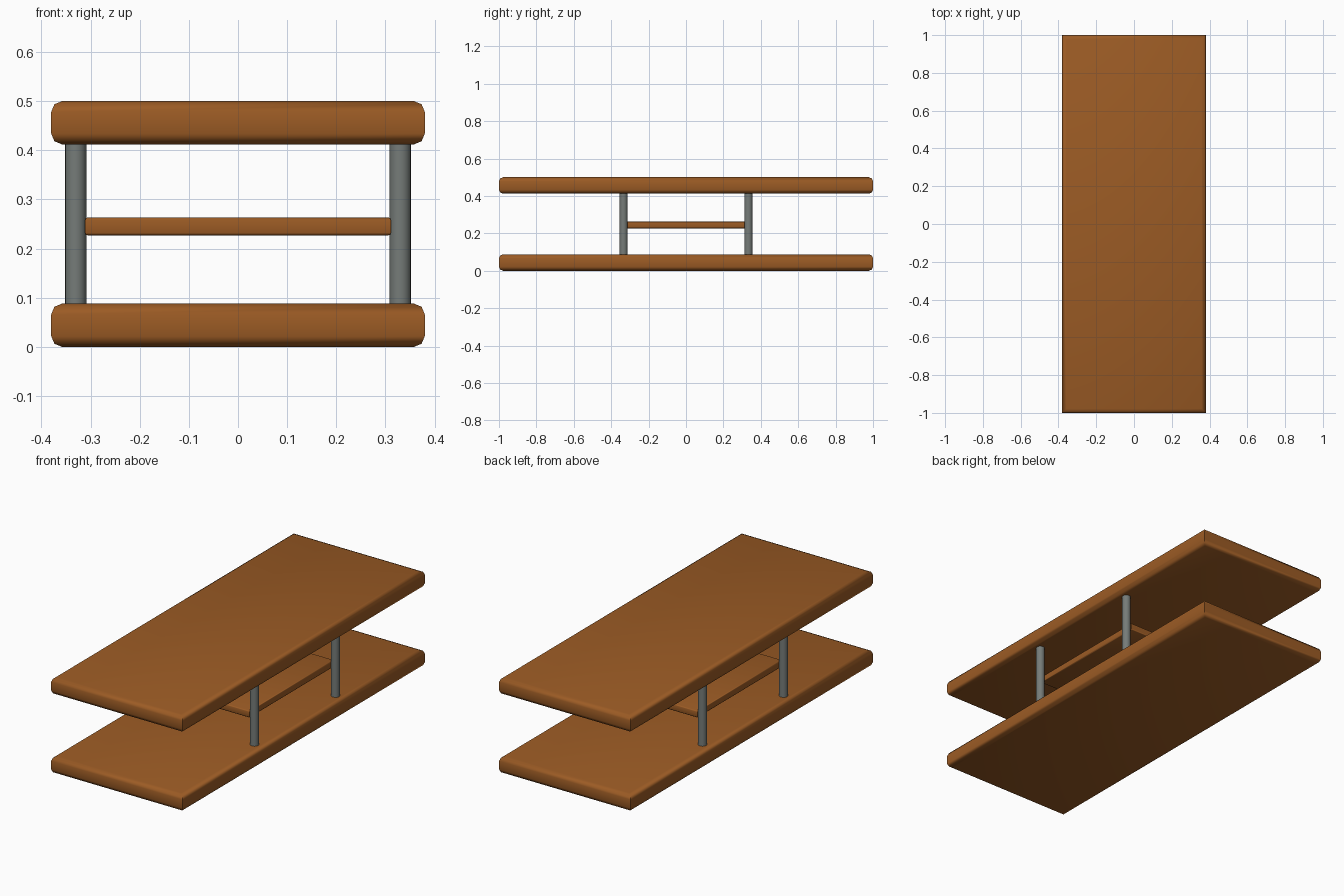
import bpy, bmesh, math

if "Cube" in bpy.data.objects:
    bpy.data.objects.remove(bpy.data.objects["Cube"])


def material(name, color):
    m = bpy.data.materials.new(name)
    m.diffuse_color = (*color, 1.0)
    m.use_nodes = True
    m.node_tree.nodes["Principled BSDF"].inputs["Base Color"].default_value = m.diffuse_color
    return m


wood = material("brown_wood", (0.33, 0.105, 0.018))
metal = material("grey_metal", (0.18, 0.20, 0.19))


def finish(name, bm, mat, angle):
    mesh = bpy.data.meshes.new(name)
    bm.to_mesh(mesh)
    bm.free()
    mesh.materials.append(mat)
    ob = bpy.data.objects.new(name, mesh)
    bpy.context.collection.objects.link(ob)
    bpy.ops.object.select_all(action='DESELECT')
    ob.select_set(True)
    bpy.context.view_layer.objects.active = ob
    bpy.ops.object.shade_smooth_by_angle(angle=math.radians(angle))
    return ob


def board(name, half_x, half_y, z0, z1, bevel):
    """Board with rounded top and bottom rims and crisp upright corners."""
    bm = bmesh.new()
    bmesh.ops.create_cube(bm, size=2)
    for v in bm.verts:
        v.co = (v.co.x * half_x, v.co.y * half_y, z1 if v.co.z > 0 else z0)
    rims = [e for e in bm.edges
            if abs(e.verts[0].co.z - e.verts[1].co.z) < 1e-5]
    bmesh.ops.bevel(bm, geom=rims, offset=bevel, segments=2, profile=0.5,
                    affect='EDGES')
    return finish(name, bm, wood, 50)


def leg(name, x, y, z0, z1, radius):
    bm = bmesh.new()
    bmesh.ops.create_cone(bm, cap_ends=True, segments=24, radius1=radius,
                          radius2=radius, depth=z1 - z0)
    bmesh.ops.translate(bm, verts=bm.verts, vec=(x, y, (z0 + z1) / 2))
    return finish(name, bm, metal, 40)


# Two large boards and the small middle shelf
board("bottom_board", 0.38, 1.0, 0.0, 0.088, 0.022)
board("table_top", 0.38, 1.0, 0.412, 0.50, 0.022)
board("middle_shelf", 0.311, 0.35, 0.227, 0.263, 0.005)

# Four round posts
for sx, side in ((-1, "left"), (1, "right")):
    for sy, end in ((-1, "front"), (1, "back")):
        leg(f"{end}_{side}_leg", sx * 0.33, sy * 0.334, 0.085, 0.415, 0.0215)
